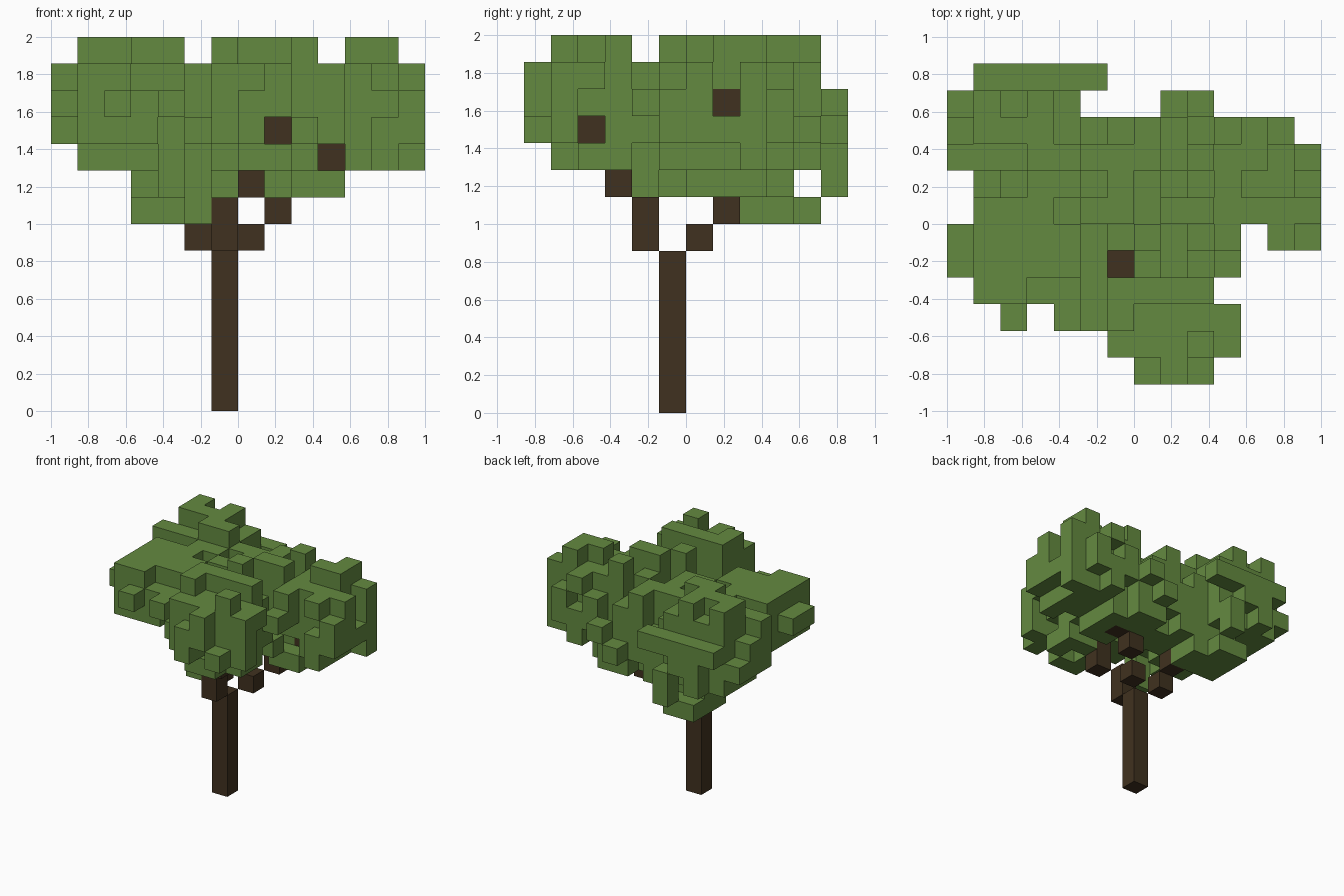
import bpy
import bmesh
import random
from mathutils import Vector

random.seed(4)
CELL = 1 / 7

default_cube = bpy.data.objects.get("Cube")
if default_cube:
    bpy.data.objects.remove(default_cube, do_unlink=True)


def make_material(name, color):
    mat = bpy.data.materials.new(name)
    mat.use_nodes = True
    mat.diffuse_color = (*color, 1)
    mat.node_tree.nodes["Principled BSDF"].inputs["Base Color"].default_value = (*color, 1)
    return mat


def expand(rows):
    """Turn spans per row into a set of (column, row) squares."""
    return {(c, row) for row, spans in rows.items()
            for first, last in spans for c in range(first, last + 1)}


def build_cells(name, cells, solid, mat):
    """Make one block mesh, with faces only where a cell meets open space."""
    bm = bmesh.new()
    for cell in sorted(cells):
        for axis in range(3):
            for side in (0, 1):
                neighbour = list(cell)
                neighbour[axis] += 2 * side - 1
                if tuple(neighbour) in solid:
                    continue
                corners = []
                for a, b in ((0, 0), (1, 0), (1, 1), (0, 1)):
                    p = Vector(cell)
                    p[axis] += side
                    p[(axis + 1) % 3] += a
                    p[(axis + 2) % 3] += b
                    corners.append(bm.verts.new(p * CELL))
                bm.faces.new(corners if side else corners[::-1])
    bmesh.ops.remove_doubles(bm, verts=bm.verts, dist=CELL / 100)
    mesh = bpy.data.meshes.new(name)
    bm.to_mesh(mesh)
    bm.free()
    mesh.materials.append(mat)
    obj = bpy.data.objects.new(name, mesh)
    bpy.context.collection.objects.link(obj)
    return obj


bark = make_material("bark brown", (0.051, 0.031, 0.014))
leaf = make_material("leaf green", (0.127, 0.254, 0.051))

# Trunk and the three branches that fork from its top
trunk = {(-1, -1, k) for k in range(6)}
branches = {
    "front_branch": {(-1, -2, 6), (-1, -2, 7), (0, -3, 8), (0, -3, 9), (1, -4, 10)},
    "left_branch": {(0, 0, 6)} | {(n, 1, n + 6) for n in range(1, 6)},
    "back_branch": {(-2, 0, 6), (-2, 1, 7), (-3, 2, 8), (-4, 3, 9)},
}
wood = trunk.union(*branches.values())

# Canopy outline from the front, side and top, as spans of cells per row
wide = [(-7, 6)]
front = expand({
    7: [(-4, -2)], 8: [(-4, 3)], 9: [(-6, 6)], 10: wide, 11: wide, 12: wide})
side = expand({
    7: [(-2, -2), (2, 4)], 8: [(-2, 3), (5, 5)], 9: [(-5, 5)], 10: [(-6, 5)],
    11: [(-6, 5)], 12: [(-6, 4)]})
top = expand({
    5: [(-6, -2)], 4: [(-7, -3), (1, 2)], 3: [(-7, 5)], 2: wide,
    1: [(-6, 6)], 0: [(-6, 6)], -1: [(-7, 3), (5, 6)],
    -2: [(-7, -2), (0, 3)], -3: [(-6, 2)], -4: [(-5, -5), (-3, 3)],
    -5: [(-1, 3)], -6: [(0, 2)]})

# Separate tufts that stand on the very top of the canopy
tufts = expand({
    4: [(-6, -6), (-4, -4)], 3: [(-6, -4)], 2: [(-4, -3), (2, 2), (5, 5)],
    1: [(4, 5)], 0: [(1, 2)], -1: [(0, 0)],
    -3: [(-1, 2)], -4: [(-1, -1)], -5: [(2, 2)]})

# Leaf clumps: centre and radii in cells
clumps = [
    ((-4, 3.6, 11), (3.2, 2.6, 2.7)),       # back right
    ((-2.6, 2.9, 8.9), (2, 2.4, 2.3)),      # low back
    ((4.6, 1.5, 11.1), (2.7, 2.5, 2.4)),    # left
    ((1.2, -3.8, 11), (2.6, 2.5, 2.3)),     # front
    ((-4.7, -1, 11.5), (2.5, 2.7, 1.8)),    # right
    ((-0.5, 1.5, 10.4), (4, 3, 2.4)),       # middle
    ((2.7, 1.6, 8.8), (1.1, 1.9, 0.9)),     # low left
]


def distance(cell):
    return min(sum(((n + 0.5 - c) / r) ** 2 for n, c, r in zip(cell, *clump)) ** 0.5
               for clump in clumps)


def hides_branch(i, j, k):
    """Gaps in the leaves where branch ends stay exposed."""
    return ((i, k) == (1, 10) and j < -4 or (i, k) == (3, 9) and j < 1
            or (j, k) == (1, 11) and i > 5 or (j, k) == (-4, 10) and i > 1
            or (i, j, k) == (1, -4, 9))


allowed = {(i, j, k) for i, j in top for k in range(7, 13)
           if (i, k) in front and (j, k) in side
           and not hides_branch(i, j, k)} - wood
score = {cell: distance(cell) for cell in sorted(allowed)}
leaves = {cell for cell, d in score.items() if d < 1 + random.uniform(-0.27, 0.2)}
leaves |= {(i, j, k) for i, j in tufts for k in (11, 12, 13)} - wood

# Grow stray leaf blocks until the clumps fill the whole outline
for axis in (2, 0, 1):
    def flat(cell):
        return cell[:axis] + cell[axis + 1:]
    covered = {flat(cell) for cell in leaves}
    for cell in sorted(score, key=score.get):
        if flat(cell) not in covered:
            leaves.add(cell)
            covered.add(flat(cell))

solid = wood | leaves
build_cells("trunk", trunk, solid, bark)
for name, cells in branches.items():
    build_cells(name, cells, solid, bark)
build_cells("leaf_canopy", leaves, solid, leaf)
